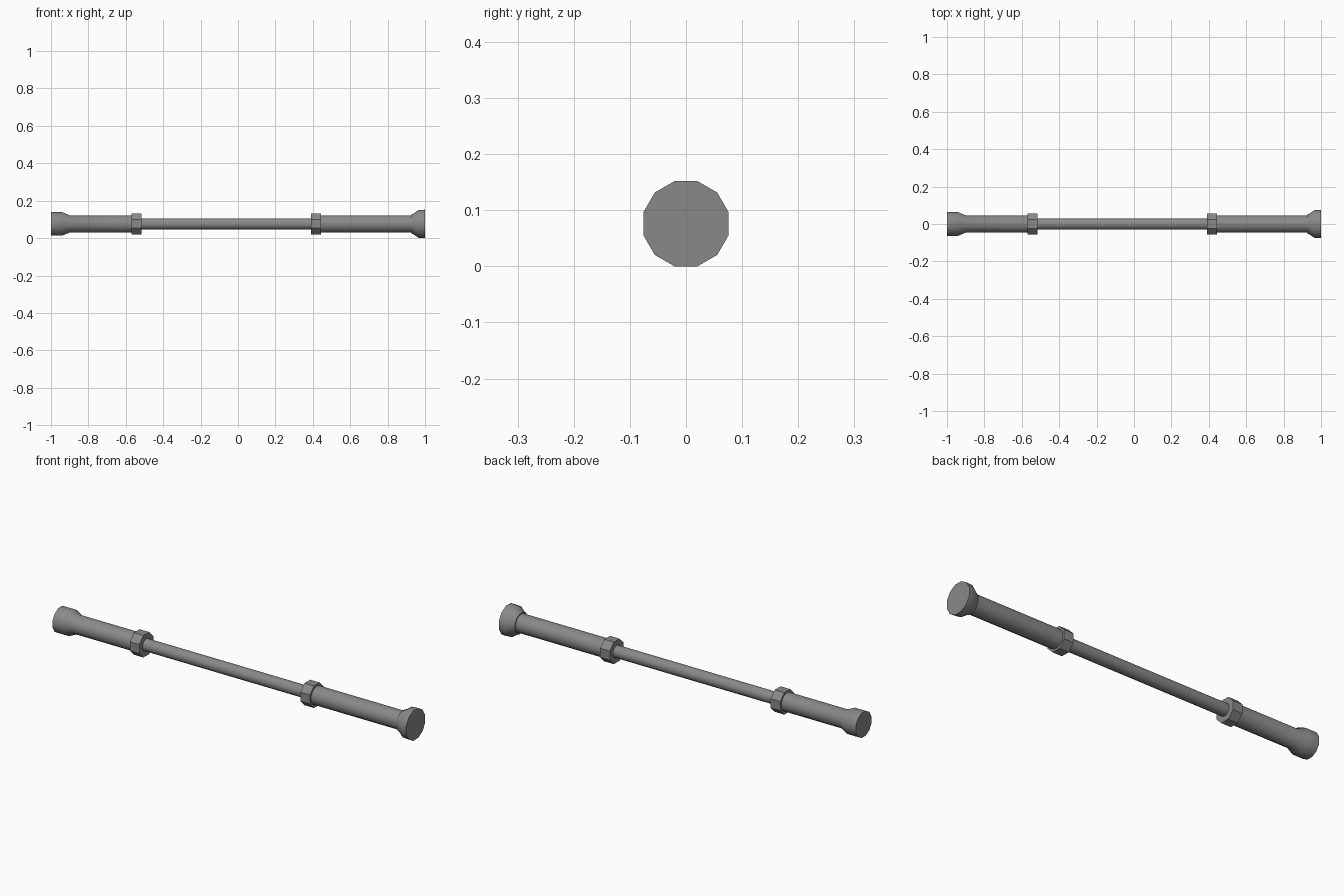
import bpy, bmesh, math

if "Cube" in bpy.data.objects:
    bpy.data.objects.remove(bpy.data.objects["Cube"])

AXIS_Z = 0.076

metal = bpy.data.materials.new("dark_grey_metal")
metal.diffuse_color = (0.25, 0.25, 0.25, 1)
metal.use_nodes = True
metal.node_tree.nodes["Principled BSDF"].inputs["Base Color"].default_value = metal.diffuse_color


def lathe_x(name, profile, sides=12):
    """Closed solid round the x axis; profile is (x, flat-to-centre radius)."""
    bm = bmesh.new()
    rings = []
    for x, r in profile:
        big = r / math.cos(math.pi / sides)
        rings.append([bm.verts.new((x,
                                    big * math.cos(2 * math.pi * (i + 0.5) / sides),
                                    AXIS_Z + big * math.sin(2 * math.pi * (i + 0.5) / sides)))
                      for i in range(sides)])
    for a, b in zip(rings, rings[1:]):
        for i in range(sides):
            j = (i + 1) % sides
            bm.faces.new((a[i], a[j], b[j], b[i]))
    bm.faces.new(rings[0])
    bm.faces.new(rings[-1])
    bmesh.ops.recalc_face_normals(bm, faces=bm.faces)
    mesh = bpy.data.meshes.new(name)
    bm.to_mesh(mesh)
    bm.free()
    mesh.materials.append(metal)
    ob = bpy.data.objects.new(name, mesh)
    bpy.context.collection.objects.link(ob)
    bpy.ops.object.select_all(action='DESELECT')
    ob.select_set(True)
    bpy.context.view_layer.objects.active = ob
    bpy.ops.object.shade_smooth_by_angle(angle=math.radians(35))
    return ob


# thin middle rod
lathe_x("middle_rod", [(-0.53, 0.03), (0.41, 0.03)])

# left grip with its flared end
lathe_x("left_grip", [(-1.0, 0.063), (-0.94, 0.063), (-0.90, 0.046), (-0.53, 0.046)])

# right grip
lathe_x("right_grip", [(0.41, 0.046), (0.95, 0.046)])

# wide pommel on the right end
lathe_x("right_pommel", [(0.927, 0.052), (0.937, 0.055), (0.965, 0.074), (1.0, 0.076)])

# collars where the grips meet the rod
for side, x in (("left", -0.543), ("right", 0.417)):
    lathe_x(side + "_collar", [(x - 0.027, 0.056), (x + 0.027, 0.056)], sides=8)
